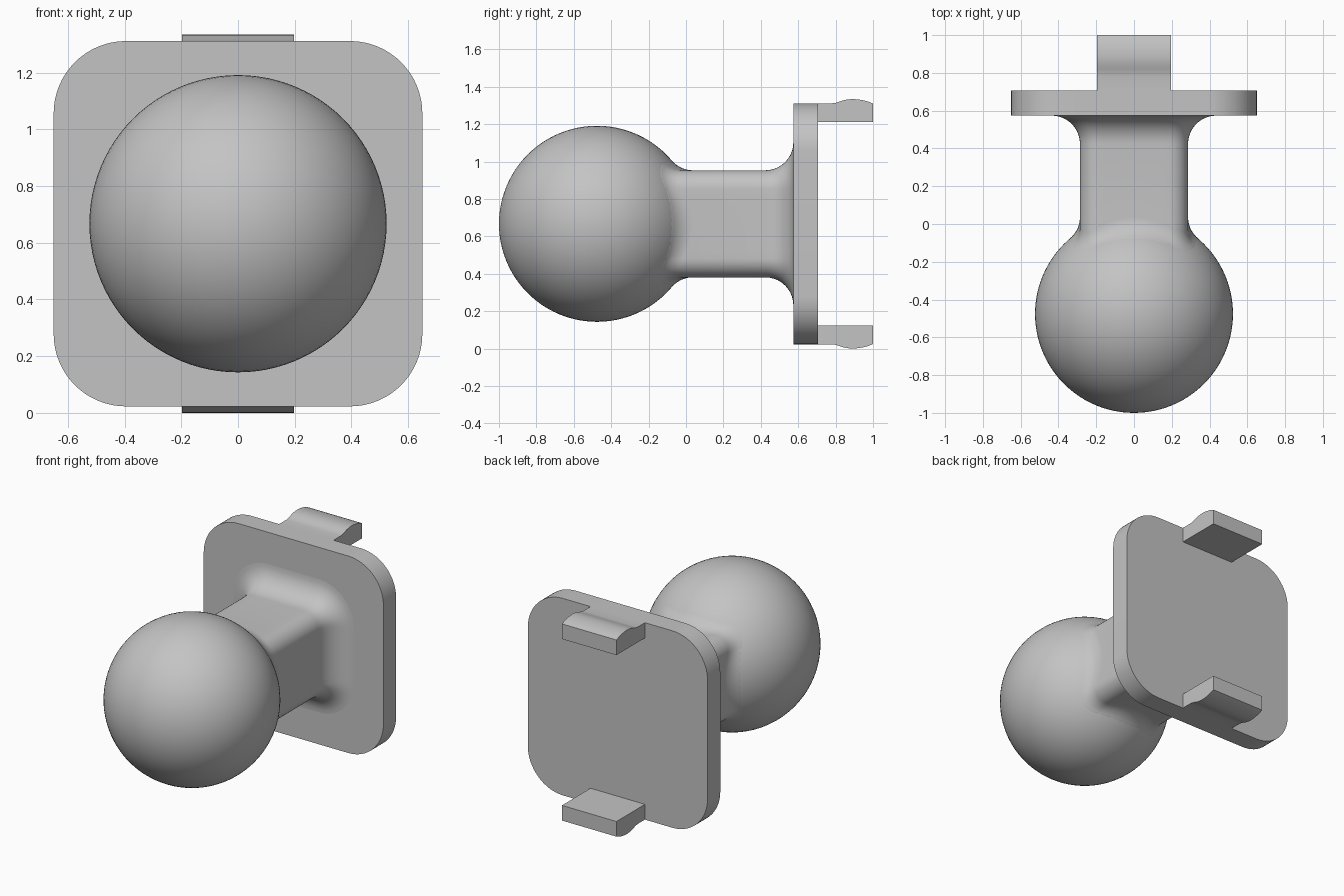
import bpy, bmesh
from math import sin, cos, pi, sqrt, atan2, hypot, radians

if "Cube" in bpy.data.objects:
    bpy.data.objects.remove(bpy.data.objects["Cube"], do_unlink=True)

MID = 0.667                      # height of the central axis
BALL_Y, BALL_R = -0.476, 0.524
PLATE_FRONT, PLATE_BACK = 0.574, 0.706
FILLET = 0.15

grey = bpy.data.materials.new("plain grey")
grey.use_nodes = True
grey.diffuse_color = (0.55, 0.55, 0.55, 1)
grey.node_tree.nodes["Principled BSDF"].inputs["Base Color"].default_value = (0.55, 0.55, 0.55, 1)


def finish(name, bm):
    bmesh.ops.recalc_face_normals(bm, faces=bm.faces[:])
    mesh = bpy.data.meshes.new(name)
    bm.to_mesh(mesh)
    bm.free()
    mesh.materials.append(grey)
    mesh.shade_smooth()
    mesh.set_sharp_from_angle(angle=radians(30))
    obj = bpy.data.objects.new(name, mesh)
    bpy.context.collection.objects.link(obj)
    return obj


def loft(name, rings):
    """Skin a list of closed rings and cap both ends."""
    bm = bmesh.new()
    loops = [[bm.verts.new(p) for p in ring] for ring in rings]
    for a, b in zip(loops, loops[1:]):
        for i in range(len(a)):
            j = (i + 1) % len(a)
            bm.faces.new((a[i], a[j], b[j], b[i]))
    bm.faces.new(loops[0])
    bm.faces.new(loops[-1])
    return finish(name, bm)


def rounded_rect(hx, hz, r, arc=10, side=1):
    """Outline as (x, z, normal x, normal z), flats split into 'side' pieces."""
    corners = []
    for k, (sx, sz) in enumerate(((1, 1), (-1, 1), (-1, -1), (1, -1))):
        for i in range(arc + 1):
            t = (k + i / arc) * pi / 2
            nx, nz = cos(t), sin(t)
            corners.append((sx * (hx - r) + r * nx, sz * (hz - r) + r * nz, nx, nz))
    out = []
    for i, p in enumerate(corners):
        out.append(p)
        if i % (arc + 1) == arc:
            q = corners[(i + 1) % len(corners)]
            out += [tuple(u + (v - u) * s / side for u, v in zip(p, q)) for s in range(1, side)]
    return out


# Ball, poles along the stem axis
bm = bmesh.new()
bmesh.ops.create_uvsphere(bm, u_segments=96, v_segments=48, radius=BALL_R)
ball = finish("ball", bm)
ball.rotation_euler = (pi / 2, 0, 0)
ball.location = (0, BALL_Y, MID)

# Stem: rounded square, blended into the ball and flared onto the plate
outline = rounded_rect(0.286, 0.286, 0.1, side=10)
STEPS = 10


def ball_blend(x, z, t):
    r0 = hypot(x, z)
    cr = r0 + FILLET
    cy = BALL_Y + sqrt((BALL_R + FILLET) ** 2 - cr ** 2)
    end = atan2(cy - BALL_Y, cr)
    if t > 1:                    # hidden root just under the ball surface
        r, y = (BALL_R - 0.01) * cos(end - 0.06), BALL_Y + (BALL_R - 0.01) * sin(end - 0.06)
    else:
        r, y = cr - FILLET * cos(end * t), cy - FILLET * sin(end * t)
    return (x * r / r0, y, MID + z * r / r0)


rings = [[ball_blend(x, z, 2) for x, z, _, _ in outline]]
for i in range(STEPS, -1, -1):
    rings.append([ball_blend(x, z, i / STEPS) for x, z, _, _ in outline])
for i in range(STEPS + 1):
    a = i / STEPS * pi / 2
    d, y = FILLET * (1 - cos(a)), PLATE_FRONT - FILLET * (1 - sin(a))
    rings.append([(x + nx * d, y, MID + z + nz * d) for x, z, nx, nz in outline])
loft("stem", rings)

# Backing plate
edge = rounded_rect(0.65, 0.644, 0.255, arc=16)
loft("plate", [[(x, y, MID + z) for x, z, _, _ in edge] for y in (PLATE_FRONT, PLATE_BACK)])

# Snap clips, upper and lower, with a raised bump on the outer face
clip = [(PLATE_BACK, 0.544), (PLATE_BACK, 0.644), (0.78, 0.644), (0.80, 0.647), (0.82, 0.653),
        (0.84, 0.66), (0.865, 0.665), (0.89, 0.667), (0.92, 0.665), (0.95, 0.66),
        (0.975, 0.653), (1.0, 0.643), (1.0, 0.544)]
for name, s in (("upper_clip", 1), ("lower_clip", -1)):
    loft(name, [[(x, y, MID + s * z) for y, z in clip] for x in (-0.197, 0.197)])
